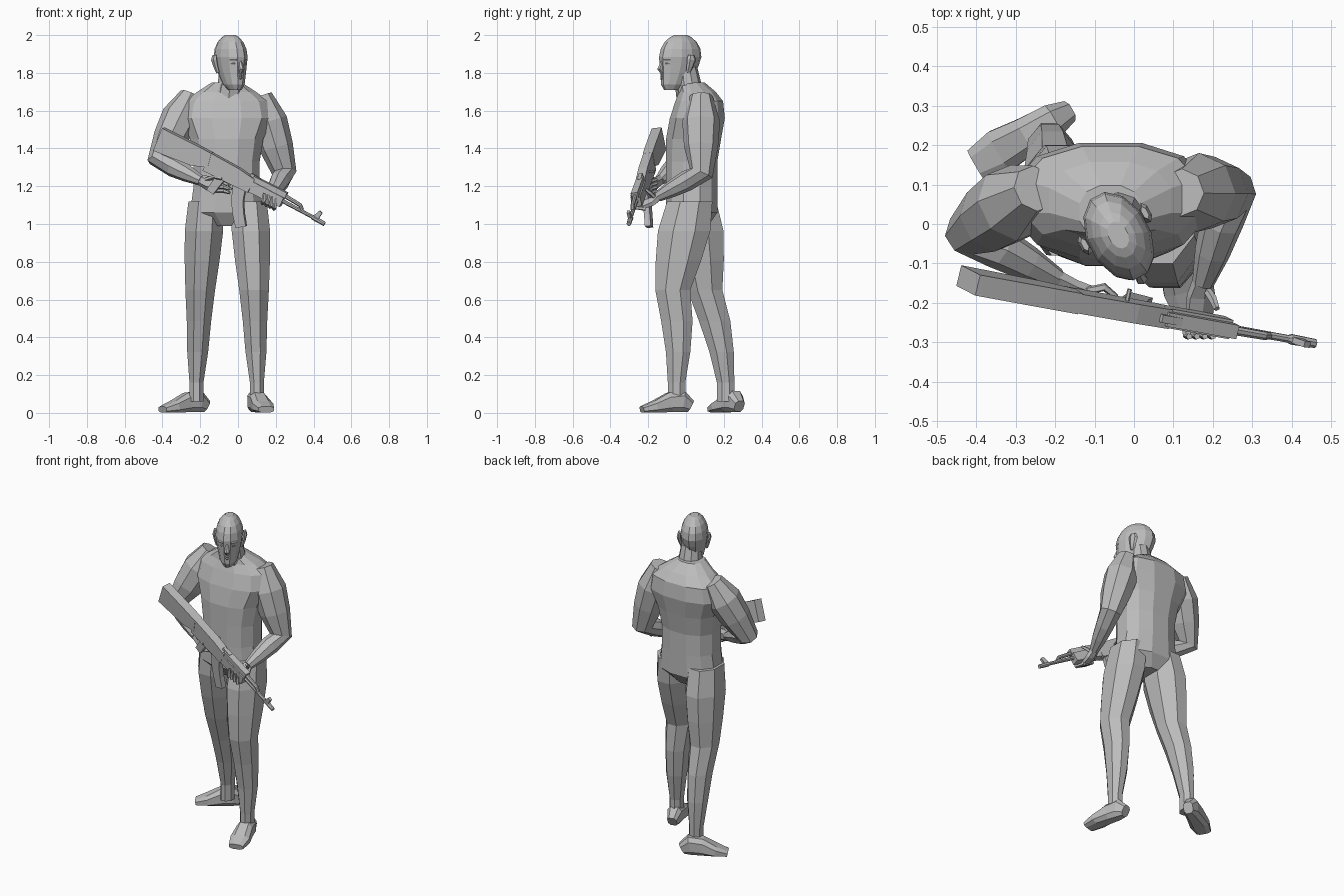
import bpy, bmesh, math
from mathutils import Vector, Matrix

cube = bpy.data.objects.get("Cube")
if cube:
    bpy.data.objects.remove(cube, do_unlink=True)

colour = (.5, .5, .5, 1)
grey = bpy.data.materials.new("plain_grey")
grey.use_nodes = True
grey.diffuse_color = colour
grey.node_tree.nodes["Principled BSDF"].inputs["Base Color"].default_value = colour

ACROSS, FORWARD, UPRIGHT = Vector((1, 0, 0)), Vector((0, 1, 0)), Vector((0, 0, 1))


def loft(name, points, widths, depths=None, sides=8, across=None, matrix=None, square=1):
    """Skin rings along points; rings lie level unless a sideways direction is given."""
    points = [Vector(p) for p in points]
    depths = depths or widths
    bm = bmesh.new()
    rings = []
    for i, point in enumerate(points):
        side, up = ACROSS, FORWARD
        if across:
            tangent = points[min(i + 1, len(points) - 1)] - points[max(i - 1, 0)]
            tangent.normalize()
            side = (across - tangent * across.dot(tangent)).normalized()
            up = tangent.cross(side)
        ring = []
        for k in range(sides):
            angle = (k + .5) * math.tau / sides
            c, s = math.cos(angle), math.sin(angle)
            c = math.copysign(abs(c) ** square, c)
            s = math.copysign(abs(s) ** square, s)
            ring.append(bm.verts.new(point + side * c * widths[i] + up * s * depths[i]))
        rings.append(ring)
    for lower, upper in zip(rings, rings[1:]):
        for k in range(sides):
            following = (k + 1) % sides
            bm.faces.new((lower[k], lower[following], upper[following], upper[k]))
    bm.faces.new(rings[0])
    bm.faces.new(rings[-1])
    if matrix:
        bm.transform(matrix)
    bmesh.ops.recalc_face_normals(bm, faces=bm.faces)
    mesh = bpy.data.meshes.new(name)
    bm.to_mesh(mesh)
    bm.free()
    mesh.materials.append(grey)
    bpy.context.collection.objects.link(bpy.data.objects.new(name, mesh))


def limb_path(start, bend, end, steps=3):
    """Evenly spaced points along the two bones of a limb."""
    start, bend, end = Vector(start), Vector(bend), Vector(end)
    upper = [start.lerp(bend, i / steps) for i in range(steps)]
    return upper + [bend.lerp(end, i / steps) for i in range(steps + 1)]


# Torso: height, half width, half depth, and how far back the ring sits
torso_rings = [(.99, .08, .09, .03), (1.06, .2, .14, .03), (1.2, .18, .14, .03),
               (1.33, .18, .14, .03), (1.45, .2, .15, .04), (1.56, .25, .15, .06),
               (1.65, .23, .13, .07), (1.7, .16, .1, .06), (1.75, .08, .07, .03)]
heights, widths, depths, backs = zip(*torso_rings)
loft("torso", [(-.06, back, height) for back, height in zip(backs, heights)],
     widths, depths, sides=12, square=.85)
loft("neck", [(-.05, .04, 1.66), (-.04, .01, 1.75), (-.04, 0, 1.83)],
     [.09, .07, .06], sides=10)

# Legs share one set of muscle sizes
leg_widths = [.1, .11, .1, .085, .07, .06, .04, .04]
leg_depths = [.13, .15, .13, .1, .09, .07, .05, .05]
for name, hip, knee, ankle in (
        ("left_leg", (.06, .02, 1.12), (.085, -.07, .65), (.1, -.05, .16)),
        ("right_leg", (-.17, .04, 1.12), (-.2, .1, .65), (-.22, .21, .16))):
    path = limb_path(hip, knee, ankle)
    for calf in path[4:6]:
        calf.y += .015
    path.append(path[-1] - UPRIGHT * .1)
    loft(name, path, leg_widths, leg_depths)

# Feet, from heel to toe
for name, place, turn in (("left_foot", (.1, -.05, 0), 15),
                          ("right_foot", (-.235, .245, 0), -60)):
    foot_frame = Matrix.Translation(place) @ Matrix.Rotation(math.radians(turn), 4, 'Z')
    foot_heights = [.035, .06, .055, .033, .018]
    foot_steps = [.075, .03, -.04, -.12, -.19]
    loft(name, [(0, step, height) for step, height in zip(foot_steps, foot_heights)],
         [.03, .046, .05, .06, .045], foot_heights, across=ACROSS,
         matrix=foot_frame, square=.7)

# Arms, each bent in its own plane
for name, shoulder, elbow, wrist in (
        ("left_arm", (.12, .08, 1.68), (.245, .08, 1.27), (.175, -.15, 1.145)),
        ("right_arm", (-.25, .09, 1.68), (-.415, -.02, 1.34), (-.195, -.14, 1.23))):
    path = limb_path(shoulder, elbow, wrist)
    hinge = (path[3] - path[0]).cross(path[-1] - path[3])
    loft(name, path, [.06, .1, .09, .065, .055, .045, .028], across=hinge)

# Hands
loft("left_palm", [(.175, -.14, 1.15), (.17, -.18, 1.12), (.165, -.235, 1.1)],
     [.026, .04, .04], [.024, .022, .016], sides=6, across=Vector((2, 0, -1)))
loft("right_palm", [(-.205, -.135, 1.235), (-.155, -.16, 1.215), (-.105, -.175, 1.205)],
     [.025, .022, .018], [.028, .038, .036], sides=6, across=FORWARD)
finger_sizes = [.011, .011, .008]
for i in range(4):
    knuckle = Vector((.13 + .02 * i, -.215, 1.11 - .01 * i))
    loft("left_finger", [knuckle, knuckle + Vector((.005, -.07, .01)),
                         knuckle + Vector((.01, -.07, .055))],
         finger_sizes, sides=5, across=ACROSS)
    knuckle = Vector((-.12, -.17, 1.235 - .02 * i))
    loft("right_finger", [knuckle, knuckle + Vector((.045, .01, 0)),
                          knuckle + Vector((.075, -.015, -.01))],
         finger_sizes, sides=5, across=UPRIGHT)
loft("left_thumb", [(.18, -.16, 1.135), (.2, -.19, 1.165), (.21, -.215, 1.185)],
     finger_sizes, sides=5, across=ACROSS)
loft("right_thumb", [(-.17, -.165, 1.235), (-.125, -.2, 1.25), (-.085, -.225, 1.24)],
     finger_sizes, sides=5, across=UPRIGHT)

# Head, turned towards its left: tapered jaw below, rounded dome above
head_frame = Matrix.Translation((-.04, -.028, 0)) @ Matrix.Rotation(math.radians(28), 4, 'Z')
levels = [0, .1, .3, .45, .6, .75, .87, .96, 1]
sizes = [.4 + .6 * math.sqrt(t / .6) if t < .6 else math.sqrt(1 - ((t - .6) / .42) ** 2)
         for t in levels]
loft("head", [(0, -.05 * (1 - t) ** 3, 1.71 + .29 * t) for t in levels],
     [.08 * size for size in sizes], [.12 * size for size in sizes],
     sides=12, matrix=head_frame)


# Face
def feature(name, points, widths, depths=None, across=UPRIGHT):
    loft(name, points, widths, depths, sides=6, across=across, matrix=head_frame)


feature("nose", [(0, -.108, 1.865), (0, -.125, 1.82), (0, -.108, 1.8)],
        [.008, .016, .012], across=ACROSS)
feature("brow", [(x, -.115 + abs(x) ** 2 * 12, 1.87) for x in (-.05, -.025, .025, .05)],
        [.008] * 4)
for name, height in (("lower_lip", 1.773), ("upper_lip", 1.786)):
    feature(name, [(-.027, -.095, height), (0, -.113, height), (.027, -.095, height)],
            [.004, .008, .004])
for side, m in (("left", 1), ("right", -1)):
    feature(side + "_eye", [(m * .018, -.1, 1.848), (m * .03, -.1, 1.85),
                            (m * .043, -.087, 1.848)], [.006, .009, .006])
    feature(side + "_ear", [(m * .072, .005, 1.8), (m * .082, .012, 1.835),
                            (m * .089, .018, 1.87), (m * .086, .018, 1.895)],
            [.008, .01, .012, .008], [.012, .02, .028, .018], across=ACROSS)

# Rifle frame: first axis along the barrel, second upwards, third across
along = Vector((.9, -.165, -.45)).normalized()
above = Vector((.43, -.2, .87))
above = (above - along * above.dot(along)).normalized()
rifle_frame = Matrix((along, above, along.cross(above))).transposed().to_4x4()
rifle_frame.translation = (-.42, -.143, 1.45)


def rifle_part(name, points, heights, half, square=0):
    """Box section for square 0, round section for square 1."""
    loft(name, [(a, b, 0) for a, b in points], heights,
         heights if square else [half] * len(points), sides=8 if square else 4,
         across=FORWARD if points[0][0] != points[-1][0] else ACROSS,
         matrix=rifle_frame, square=square)


rifle_part("stock", [(0, 0), (.22, .01), (.3, .025)], [.065, .055, .038], .027)
rifle_part("receiver", [(.29, .01), (.46, .007), (.56, 0)], [.052, .048, .04], .025)
rifle_part("handguard", [(.56, -.005), (.745, -.005)], [.03, .027], .025)
rifle_part("gas_tube", [(.55, .035), (.75, .035)], [.018, .017], .018)
rifle_part("rear_sight", [(.53, .045), (.59, .045)], [.015, .01], .01)
rifle_part("magazine", [(.5, -.03), (.525, -.11), (.56, -.17), (.6, -.225)],
           [.035, .032, .03, .028], .016)
rifle_part("grip", [(.39, -.035), (.37, -.13)], [.024, .022], .014)
rifle_part("trigger_guard", [(.41, -.065), (.47, -.065)], [.004, .004], .006)
rifle_part("trigger", [(.435, -.04), (.445, -.065)], [.005, .003], .004)
rifle_part("front_sight", [(.94, -.01), (.955, .04)], [.017, .01], .008)
rifle_part("barrel", [(.73, 0), (.92, -.005), (.93, -.006), (1, -.01)],
           [.011, .01, .014, .012], 0, square=1)
rifle_part("gas_block", [(.74, .03), (.84, .022), (.86, .004)], [.012, .011, .01],
           0, square=1)
loft("bolt_handle", [(.44, .02, -.02), (.44, .02, -.055)], [.006, .006],
     sides=6, across=ACROSS, matrix=rifle_frame)
